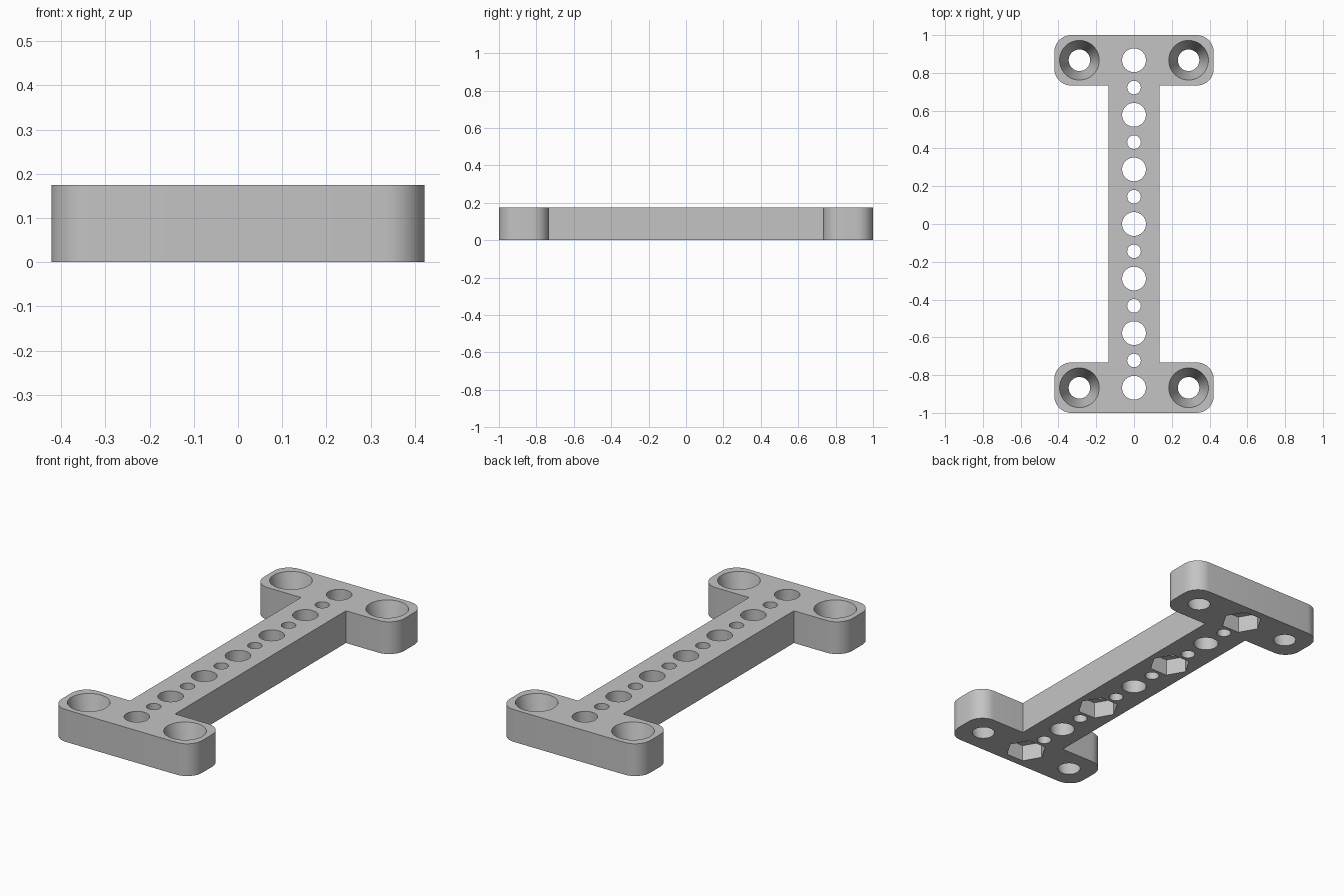
import bpy, bmesh, math
from mathutils import Matrix

cube = bpy.data.objects.get("Cube")
if cube:
    bpy.data.objects.remove(cube, do_unlink=True)

THICK = 0.175      # plate thickness
PITCH = 0.289      # spacing of the large holes
BAR = 0.135        # half width of the bar
PAD_X, PAD_IN, PAD_R = 0.422, 0.733, 0.09
HEX_DEPTH = 0.09

grey = bpy.data.materials.new("plain_grey")
grey.use_nodes = True
grey.diffuse_color = (0.55, 0.55, 0.55, 1)
grey.node_tree.nodes["Principled BSDF"].inputs["Base Color"].default_value = (0.55, 0.55, 0.55, 1)


def make_object(name, bm):
    bmesh.ops.recalc_face_normals(bm, faces=bm.faces)
    mesh = bpy.data.meshes.new(name)
    bm.to_mesh(mesh)
    bm.free()
    mesh.materials.append(grey)
    obj = bpy.data.objects.new(name, mesh)
    bpy.context.collection.objects.link(obj)
    return obj


def add_bore(bm, x, y, z0, z1, r0, r1, sides=48):
    """Closed cylinder or cone from z0 (radius r0) to z1 (radius r1)."""
    bmesh.ops.create_cone(bm, cap_ends=True, segments=sides, radius1=r0, radius2=r1,
                          depth=z1 - z0, matrix=Matrix.Translation((x, y, (z0 + z1) / 2)))


def corner(cx, cy, start, steps=10):
    """Quarter arc of a rounded pad corner."""
    angles = [start + math.pi / 2 * i / steps for i in range(steps + 1)]
    return [(cx + PAD_R * math.cos(a), cy + PAD_R * math.sin(a)) for a in angles]


# I-shaped outline: one quarter, mirrored to the other three
quarter = [(BAR, PAD_IN)]
quarter += corner(PAD_X - PAD_R, PAD_IN + PAD_R, -math.pi / 2)
quarter += corner(PAD_X - PAD_R, 1 - PAD_R, 0)
half = quarter + [(-x, y) for x, y in reversed(quarter)]
outline = half + [(-x, -y) for x, y in half]

bm = bmesh.new()
base = bm.faces.new([bm.verts.new((x, y, 0)) for x, y in outline])
top = bmesh.ops.extrude_face_region(bm, geom=[base])["geom"]
bmesh.ops.translate(bm, vec=(0, 0, THICK),
                    verts=[v for v in top if isinstance(v, bmesh.types.BMVert)])
plate = make_object("mounting_plate", bm)

# Through holes along the bar and tapered screw holes in the pads
bm = bmesh.new()
for i in range(-3, 4):
    add_bore(bm, 0, i * PITCH, -0.1, THICK + 0.1, 0.063, 0.063)
    if i < 3:
        add_bore(bm, 0, (i + 0.5) * PITCH, -0.1, THICK + 0.1, 0.036, 0.036, 32)
taper = (0.105 - 0.057) / THICK * 0.02
for x in (-PITCH, PITCH):
    for y in (-3 * PITCH, 3 * PITCH):
        add_bore(bm, x, y, -0.02, THICK + 0.02, 0.057 - taper, 0.105 + taper)
bores = make_object("hole_cutter", bm)

# Hexagonal nut pockets in the underside, corners pointing sideways
bm = bmesh.new()
for i in (-3, -1, 1, 3):
    hexagon = [(0.105 * math.cos(k * math.pi / 3), i * PITCH + 0.105 * math.sin(k * math.pi / 3))
               for k in range(6)]
    face = bm.faces.new([bm.verts.new((x, y, -0.1)) for x, y in hexagon])
    geom = bmesh.ops.extrude_face_region(bm, geom=[face])["geom"]
    bmesh.ops.translate(bm, vec=(0, 0, HEX_DEPTH + 0.1),
                        verts=[v for v in geom if isinstance(v, bmesh.types.BMVert)])
pockets = make_object("nut_pocket_cutter", bm)

# Cut, then remove the cutters
bpy.ops.object.select_all(action='DESELECT')
bpy.context.view_layer.objects.active = plate
plate.select_set(True)
for cutter in (pockets, bores):
    cutter.hide_render = True
    mod = plate.modifiers.new("cut", 'BOOLEAN')
    mod.operation, mod.solver, mod.object = 'DIFFERENCE', 'EXACT', cutter
    bpy.ops.object.modifier_apply(modifier=mod.name)
    bpy.data.objects.remove(cutter, do_unlink=True)

bpy.ops.object.shade_smooth_by_angle(angle=math.radians(30))
